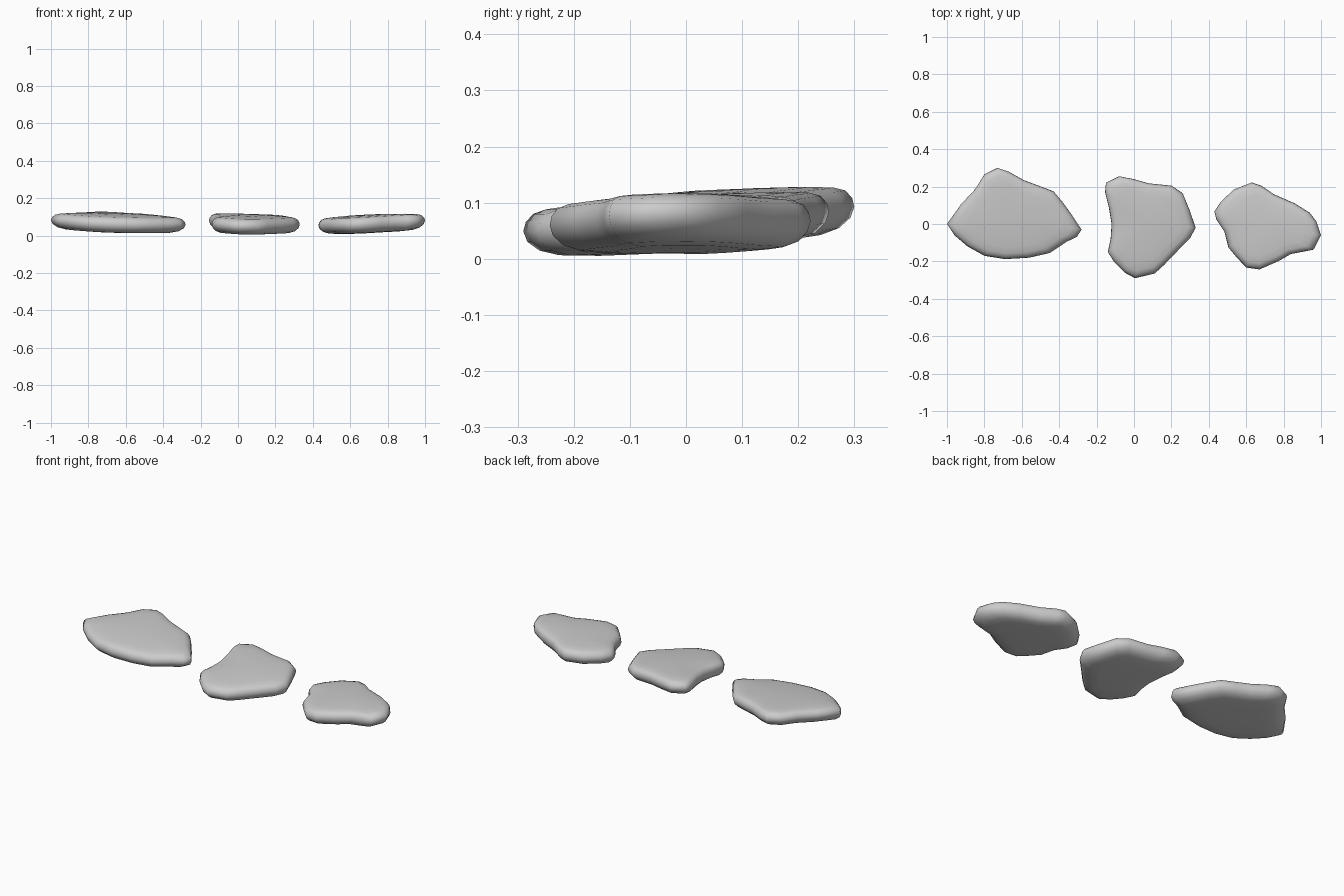
import bpy, bmesh

# Rounded edge section shared by all stones: (outline scale, height about the mid plane)
SECTION = [(.30, -.047), (.58, -.046), (.78, -.042), (.90, -.032), (.975, -.015), (1, .004),
           (.985, .020), (.94, .034), (.86, .041), (.70, .045), (.40, .049)]


def stone(name, centre, mid, tilt_x, tilt_y, outline):
    """Flat pebble: the outline is scaled through the section on a tilted plane."""
    cx, cy = centre
    bm = bmesh.new()

    def place(x, y, h):
        z = mid + tilt_x * (x - cx) + tilt_y * (y - cy) + h
        return bm.verts.new((x, y, max(z, 0)))

    rings = [[place(cx + (x - cx) * s, cy + (y - cy) * s, h) for x, y in outline]
             for s, h in SECTION]
    n = len(outline)
    for low, high in zip(rings, rings[1:]):
        for i in range(n):
            j = (i + 1) % n
            bm.faces.new((low[i], low[j], high[j], high[i]))
    for ring, h in ((rings[0], -.047), (rings[-1], .051)):
        pole = place(cx, cy, h)
        for i in range(n):
            bm.faces.new((ring[i], ring[(i + 1) % n], pole))
    bmesh.ops.recalc_face_normals(bm, faces=bm.faces)
    for f in bm.faces:
        f.smooth = True
    mesh = bpy.data.meshes.new(name)
    bm.to_mesh(mesh)
    bm.free()
    bpy.context.collection.objects.link(bpy.data.objects.new(name, mesh))


# Left stone
stone("left_stone", (-.65, .03), .069, -.03, .065, [
    (-1, 0), (-.96, -.06), (-.89, -.12), (-.80, -.17), (-.69, -.188), (-.56, -.18),
    (-.45, -.155), (-.36, -.095), (-.305, -.068), (-.28, -.03), (-.33, .045),
    (-.38, .115), (-.43, .175), (-.51, .205), (-.59, .235), (-.67, .28), (-.73, .30),
    (-.80, .265), (-.85, .185), (-.925, .105)])

# Middle stone
stone("middle_stone", (.07, 0), .061, -.02, .06, [
    (-.15, .22), (-.155, .17), (-.135, .09), (-.12, 0), (-.125, -.08), (-.14, -.15),
    (-.105, -.205), (-.05, -.26), (.005, -.29), (.11, -.265), (.16, -.22), (.23, -.147),
    (.30, -.075), (.33, -.02), (.295, .08), (.26, .165), (.20, .205), (.08, .217),
    (0, .24), (-.08, .255)])

# Right stone
stone("right_stone", (.7, 0), .062, .05, .02, [
    (.43, .067), (.44, .024), (.483, -.04), (.505, -.126), (.55, -.18), (.60, -.233),
    (.67, -.243), (.77, -.20), (.84, -.16), (.91, -.147), (.96, -.137), (1, -.06),
    (.975, .013), (.94, .06), (.86, .11), (.75, .158), (.68, .205), (.63, .222),
    (.535, .185), (.465, .12)])
